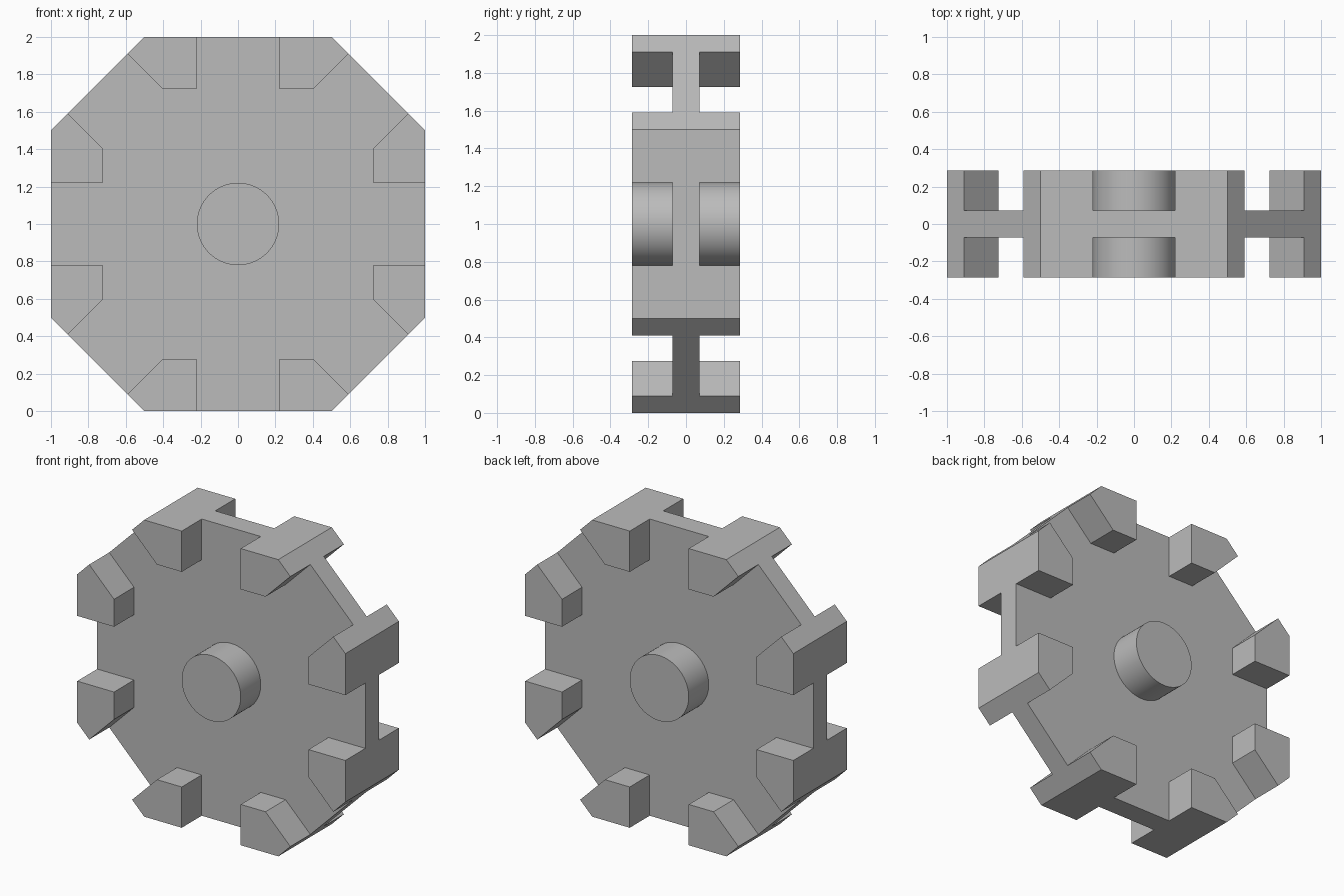
import bpy
import bmesh
from math import radians
from mathutils import Matrix, Vector

cube = bpy.data.objects.get("Cube")
if cube:
    bpy.data.objects.remove(cube, do_unlink=True)

PLATE = 0.072     # half thickness of the web plate
OUTER = 0.285     # half thickness over the lugs and hub
CENTRE_Z = 1.0

grey = bpy.data.materials.new("plain grey")
grey.use_nodes = True
colour = (0.5, 0.5, 0.5, 1)
grey.diffuse_color = colour
grey.node_tree.nodes["Principled BSDF"].inputs["Base Color"].default_value = colour


def add_object(name, bm):
    bmesh.ops.recalc_face_normals(bm, faces=bm.faces)
    mesh = bpy.data.meshes.new(name)
    bm.to_mesh(mesh)
    bm.free()
    mesh.materials.append(grey)
    obj = bpy.data.objects.new(name, mesh)
    obj.location.z = CENTRE_Z
    bpy.context.collection.objects.link(obj)
    return obj


def prism(name, profile, y0, y1):
    """Extrude an (x, z) outline along y."""
    bm = bmesh.new()
    face = bm.faces.new([bm.verts.new((x, y0, z)) for x, z in profile])
    side = bmesh.ops.extrude_face_region(bm, geom=[face], use_keep_orig=True)
    moved = [v for v in side["geom"] if isinstance(v, bmesh.types.BMVert)]
    bmesh.ops.translate(bm, verts=moved, vec=Vector((0, y1 - y0, 0)))
    return add_object(name, bm)


# Octagonal web plate
octagon = [(0.5, 1), (1, 0.5), (1, -0.5), (0.5, -1),
           (-0.5, -1), (-1, -0.5), (-1, 0.5), (-0.5, 1)]
prism("octagon_plate", octagon, -PLATE, PLATE)

# Corner lugs: one outline, swapped and mirrored to all eight corners, both sides
lug = [(0.22, 1), (0.5, 1), (0.59, 0.91), (0.405, 0.725), (0.22, 0.725)]
for side, sy in (("front", -1), ("back", 1)):
    for vert, sz in (("upper", 1), ("lower", -1)):
        for hand, sx in (("left", 1), ("right", -1)):
            for kind, outline in (("end", lug), ("flank", [(z, x) for x, z in lug])):
                prism(f"{side}_{vert}_{hand}_{kind}_lug",
                      [(sx * x, sz * z) for x, z in outline],
                      sy * PLATE, sy * OUTER)

    # Round hub boss
    bm = bmesh.new()
    length = OUTER - PLATE
    bmesh.ops.create_cone(bm, cap_ends=True, segments=64, radius1=0.22, radius2=0.22,
                          depth=length,
                          matrix=Matrix.Translation((0, sy * (PLATE + length / 2), 0))
                          @ Matrix.Rotation(radians(90), 4, "X"))
    hub = add_object(f"{side}_hub", bm)
    bpy.ops.object.select_all(action="DESELECT")
    hub.select_set(True)
    bpy.context.view_layer.objects.active = hub
    bpy.ops.object.shade_smooth_by_angle(angle=radians(30))
